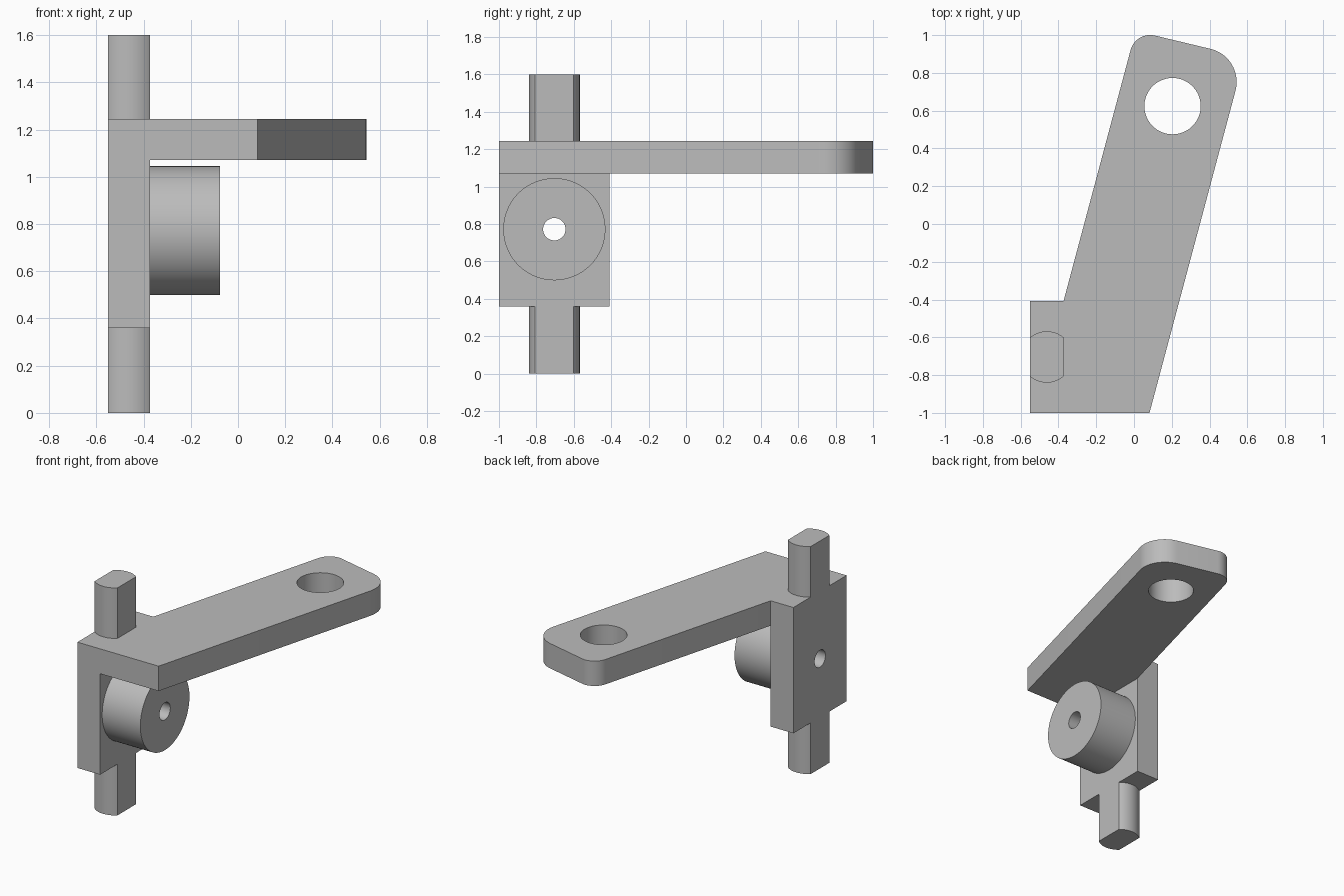
import bpy, bmesh
from math import pi, sin, cos, asin, tan, radians
from mathutils import Vector, Matrix

cube = bpy.data.objects.get("Cube")
if cube:
    bpy.data.objects.remove(cube, do_unlink=True)

grey = bpy.data.materials.new("plain grey")
grey.use_nodes = True
colour = (0.5, 0.5, 0.5, 1)
grey.diffuse_color = colour
grey.node_tree.nodes["Principled BSDF"].inputs["Base Color"].default_value = colour


def finish(name, bm):
    bmesh.ops.recalc_face_normals(bm, faces=bm.faces)
    mesh = bpy.data.meshes.new(name)
    bm.to_mesh(mesh)
    bm.free()
    mesh.materials.append(grey)
    obj = bpy.data.objects.new(name, mesh)
    bpy.context.scene.collection.objects.link(obj)
    return obj


def prism(name, outline, z0, z1):
    """Upright solid from an (x, y) outline."""
    bm = bmesh.new()
    low = [bm.verts.new((x, y, z0)) for x, y in outline]
    high = [bm.verts.new((x, y, z1)) for x, y in outline]
    bm.faces.new(low[::-1])
    bm.faces.new(high)
    n = len(outline)
    for i in range(n):
        j = (i + 1) % n
        bm.faces.new((low[i], low[j], high[j], high[i]))
    return finish(name, bm)


def cylinder(name, radius, length, centre, along_x=False, segments=96):
    bm = bmesh.new()
    turn = Matrix.Rotation(pi / 2, 4, 'Y') if along_x else Matrix()
    bmesh.ops.create_cone(bm, cap_ends=True, segments=segments, radius1=radius,
                          radius2=radius, depth=length,
                          matrix=Matrix.Translation(centre) @ turn)
    return finish(name, bm)


def fillet(before, corner, after, r, steps=14):
    """Points of an arc that rounds one outline corner."""
    c = Vector(corner)
    a = (Vector(before) - c).normalized()
    b = (Vector(after) - c).normalized()
    half = a.angle(b) / 2
    centre = c + (a + b).normalized() * (r / sin(half))
    start = c + a * (r / tan(half)) - centre
    end = c + b * (r / tan(half)) - centre
    sweep = start.angle(end)
    return [tuple(centre + (start * sin(sweep * (1 - i / steps))
                            + end * sin(sweep * i / steps)) / sin(sweep))
            for i in range(steps + 1)]


def combine(obj, other, operation, discard=True):
    mod = obj.modifiers.new("combine", 'BOOLEAN')
    mod.operation = operation
    mod.solver = 'EXACT'
    mod.object = other
    bpy.context.view_layer.update()
    bpy.context.view_layer.objects.active = obj
    bpy.ops.object.modifier_apply(modifier=mod.name)
    if discard:
        bpy.data.objects.remove(other, do_unlink=True)


# Main levels of the bracket
back_x, face_x, front_y, rear_y = -0.55, -0.373, -1.0, -0.408
low_z, arm_z, top_z = 0.36, 1.07, 1.245
axis_y, axis_z = -0.704, 0.772

# Slanted arm with two rounded far corners
front_corner, inner_corner = (0.082, front_y), (face_x, rear_y)
far_right, far_left = (0.585, 0.884), (0.009, 1.022)
outline = [(back_x, front_y), front_corner]
outline += fillet(front_corner, far_right, far_left, 0.18)
outline += fillet(far_right, far_left, inner_corner, 0.107)
outline += [inner_corner, (back_x, rear_y)]
bracket = prism("bracket", outline, arm_z, top_z)

# Upright plate joined under the arm
upright = prism("upright", [(back_x, front_y), (face_x, front_y),
                            (face_x, rear_y), (back_x, rear_y)], low_z, arm_z)
combine(bracket, upright, 'UNION')

# Round boss on the upright plate
boss_end = -0.076
boss = cylinder("boss", 0.273, boss_end - face_x,
                ((boss_end + face_x) / 2, axis_y, axis_z), True)

# Arm eye and the bore through boss and plate
eye = cylinder("eye_cutter", 0.149, 1, (0.204, 0.624, 1.15))
combine(bracket, eye, 'DIFFERENCE')
bore = cylinder("bore_cutter", 0.06, 1.2, (-0.3, axis_y, axis_z), True, 48)
combine(bracket, bore, 'DIFFERENCE', False)
combine(boss, bore, 'DIFFERENCE')

# Shaft stubs: round in front and behind, flat on both sides
radius, half_flat = 0.136, (face_x - back_x) / 2
shaft_x = (back_x + face_x) / 2
reach = asin(half_flat / radius)
section = []
for side in (0, pi):
    for i in range(21):
        t = side + pi / 2 - reach + 2 * reach * i / 20
        section.append((shaft_x + radius * cos(t), axis_y + radius * sin(t)))
lower = prism("lower_shaft", section, 0, low_z)
upper = prism("upper_shaft", section, top_z, 1.6)

# Smooth the rounded walls and keep the edges crisp
bpy.ops.object.select_all(action='DESELECT')
for part in (bracket, boss, lower, upper):
    part.select_set(True)
bpy.context.view_layer.objects.active = bracket
bpy.ops.object.shade_smooth_by_angle(angle=radians(30))
